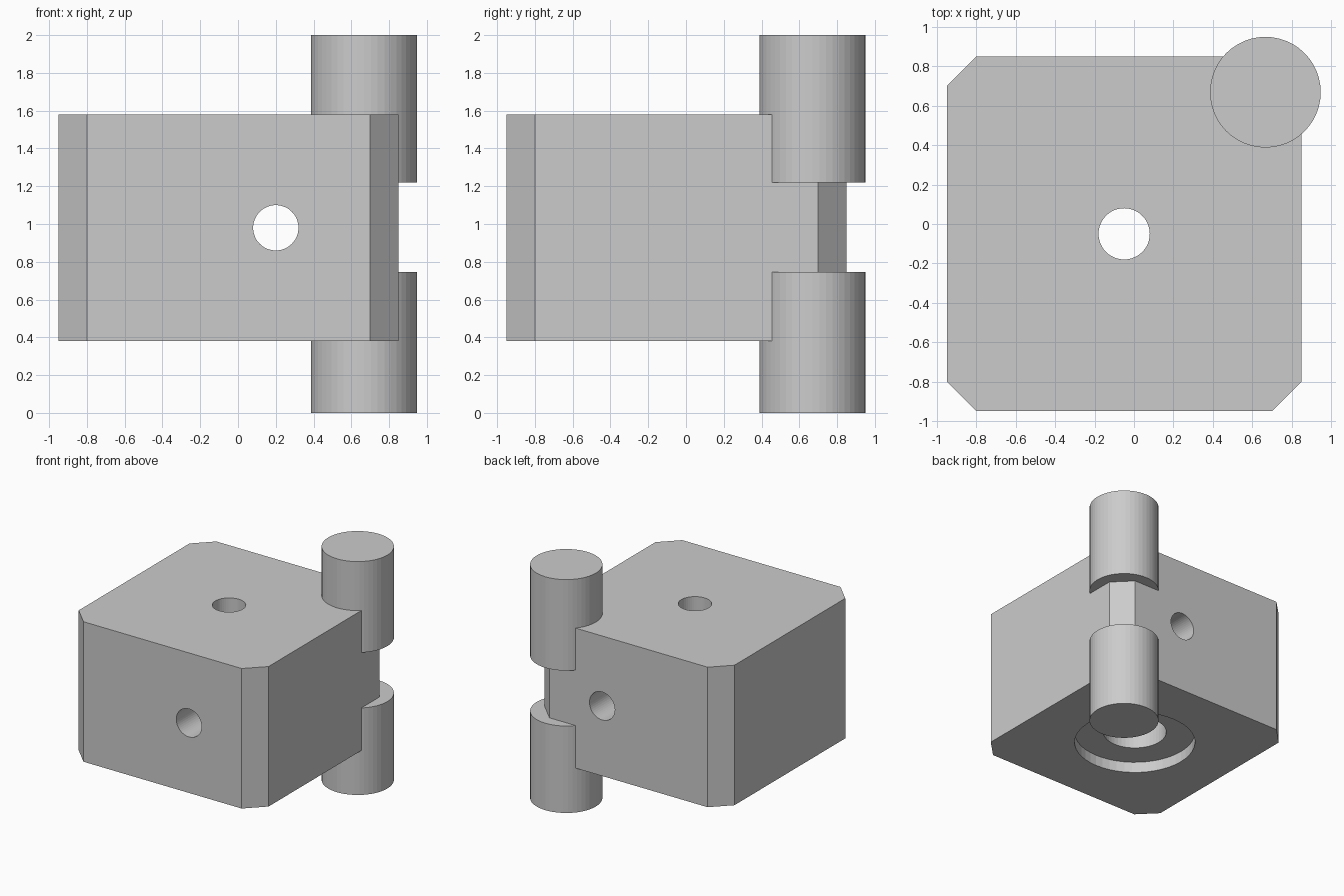
import bpy, bmesh, math
from mathutils import Matrix

if "Cube" in bpy.data.objects:
    bpy.data.objects.remove(bpy.data.objects["Cube"])

grey = bpy.data.materials.new("plain grey")
grey.diffuse_color = (0.6, 0.6, 0.6, 1)
grey.use_nodes = True
grey.node_tree.nodes["Principled BSDF"].inputs["Base Color"].default_value = grey.diffuse_color


def make_object(name, bm):
    bmesh.ops.recalc_face_normals(bm, faces=bm.faces)
    mesh = bpy.data.meshes.new(name)
    bm.to_mesh(mesh)
    bm.free()
    mesh.materials.append(grey)
    obj = bpy.data.objects.new(name, mesh)
    bpy.context.collection.objects.link(obj)
    return obj


def rod(name, x, y, z0, z1, r, sides=48):
    bm = bmesh.new()
    bmesh.ops.create_cone(bm, cap_ends=True, segments=sides, radius1=r, radius2=r,
                          depth=z1 - z0,
                          matrix=Matrix.Translation((x, y, (z0 + z1) / 2)))
    return make_object(name, bm)


# Housing block with four bevelled upright edges
bm = bmesh.new()
bmesh.ops.create_cube(bm, size=1, matrix=Matrix.Translation((-0.05, -0.05, 0.98))
                      @ Matrix.Diagonal((1.8, 1.8, 1.2, 1)))
upright = [e for e in bm.edges if abs(e.verts[0].co.z - e.verts[1].co.z) > 0.5]
bmesh.ops.bevel(bm, geom=upright, offset=0.15, segments=1, affect='EDGES')
housing = make_object("housing", bm)

# Corner hinge posts, joined to the block
posts = [rod("lower_post", 0.667, 0.669, 0, 0.745, 0.281),
         rod("upper_post", 0.667, 0.669, 1.22, 2.0, 0.281)]

# Stepped bore from below: shallow recess, pocket, shaft hole
cutters = [rod("recess_cutter", -0.05, -0.05, 0.2, 0.475, 0.49),
           rod("pocket_cutter", -0.05, -0.05, 0.15, 1.28, 0.256),
           rod("shaft_cutter", -0.05, -0.05, 0.1, 1.8, 0.13)]

# Cross hole running front to back
cross = rod("cross_hole_cutter", 0, 0, -1.3, 1.3, 0.12)
cross.data.transform(Matrix.Translation((0.2, -0.05, 0.98))
                     @ Matrix.Rotation(math.pi / 2, 4, 'X'))
cutters.append(cross)

# Cut the bores first, then join the posts
for operation, tools in (('DIFFERENCE', cutters), ('UNION', posts)):
    for tool in tools:
        mod = housing.modifiers.new(tool.name, 'BOOLEAN')
        mod.operation = operation
        mod.solver = 'EXACT'
        mod.object = tool

# Bake the result and clear the helpers
bpy.context.view_layer.update()
graph = bpy.context.evaluated_depsgraph_get()
result = bpy.data.meshes.new_from_object(housing.evaluated_get(graph))
housing.modifiers.clear()
housing.data = result
for tool in cutters + posts:
    bpy.data.objects.remove(tool)
